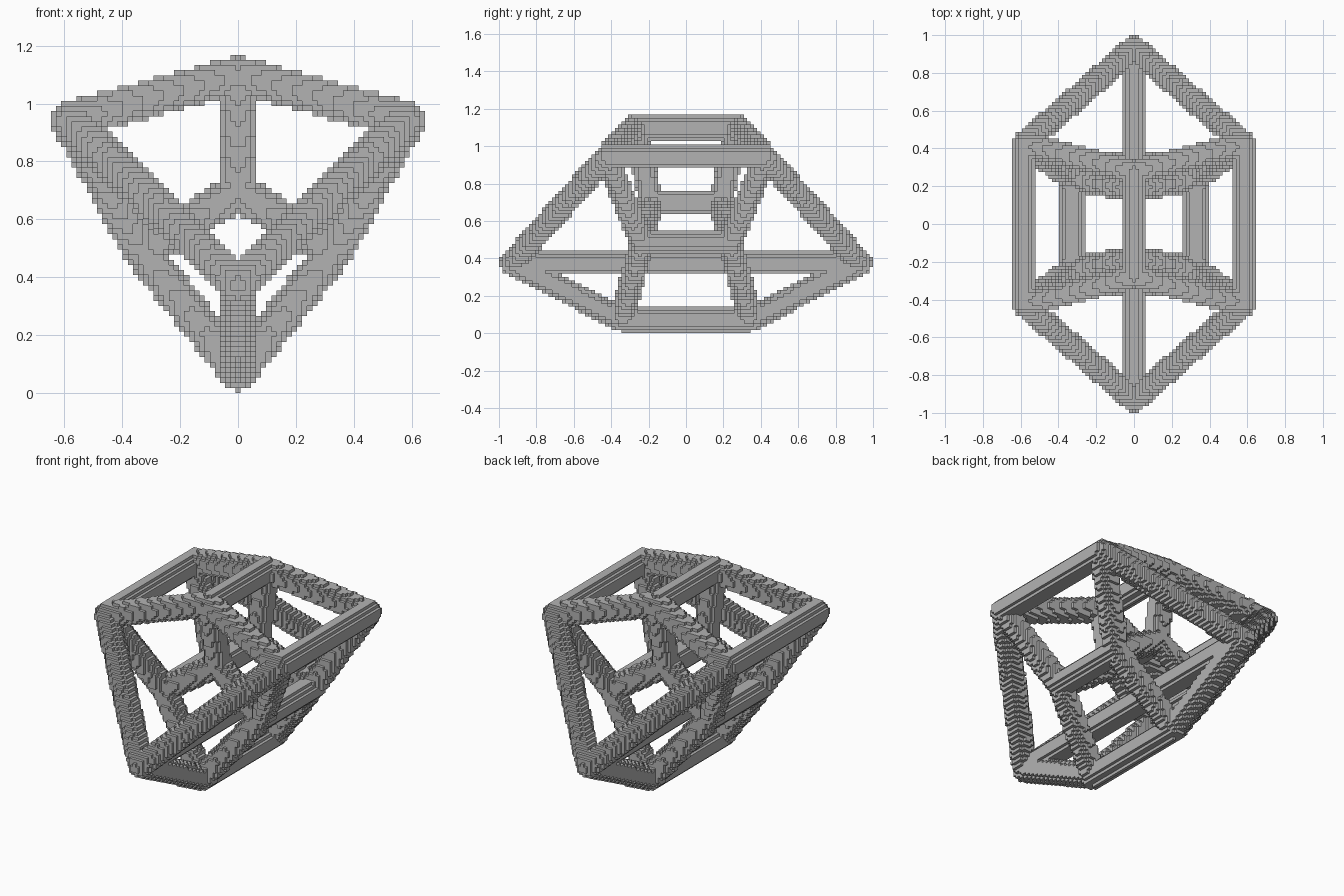
import bpy, math
from mathutils import Vector

if "Cube" in bpy.data.objects:
    bpy.data.objects.remove(bpy.data.objects["Cube"])

H = 2 / 113      # size of one block
R = 0.065        # strut radius

# joints of the right-hand, back quarter of the lattice
peak = Vector((0, 0.275, 1.10))
shoulder = Vector((0.582, 0.425, 0.942))
tip = Vector((0, 0.932, 0.376))
keel = Vector((0, 0.343, 0.073))
inner_side = Vector((0.329, 0.238, 0.486))
inner_top = Vector((0, 0.184, 0.698))

FRAME = [(tip, shoulder), (tip, keel), (shoulder, peak), (shoulder, inner_side),
         (peak, inner_top), (inner_side, inner_top), (inner_side, keel)]
JOINTS = [peak, shoulder, tip, keel, inner_side, inner_top]


def strut_blocks(a, b):
    """Grid cells whose centres lie within R of the segment a-b."""
    cells = set()
    d = b - a
    steps = math.ceil(d.length / H)
    dd = d.length_squared
    seen = set()
    for s in range(steps + 1):
        p = a + d * (s / steps)
        ci, cj, ck = round(p.x / H), round(p.y / H), round(p.z / H - 0.5)
        for i in range(ci - 5, ci + 6):
            for j in range(cj - 5, cj + 6):
                for k in range(ck - 5, ck + 6):
                    c = (i, j, k)
                    if c in seen:
                        continue
                    seen.add(c)
                    q = Vector((i * H, j * H, (k + 0.5) * H)) - a
                    t = min(1, max(0, q.dot(d) / dd))
                    if (q - d * t).length_squared <= R * R and k >= 0:
                        cells.add(c)
    return cells


def block_object(name, cells, solid, mat):
    """Skin of the cells, with faces merged into runs along y."""
    index, verts, faces = {}, [], []

    def vid(p):
        if p not in index:
            index[p] = len(verts)
            verts.append(((p[0] - 0.5) * H, (p[1] - 0.5) * H, p[2] * H))
        return index[p]

    for axis in range(3):
        b, c = (axis + 1) % 3, (axis + 2) % 3
        for sign in (-1, 1):
            def is_open(p):
                n = list(p)
                n[axis] += sign
                return p in cells and tuple(n) not in solid
            for p in cells:
                if not is_open(p):
                    continue
                i, j, k = p
                run = 1
                if axis != 1:
                    if is_open((i, j - 1, k)):
                        continue
                    while is_open((i, j + run, k)):
                        run += 1
                size = (1, run, 1)
                quad = []
                for u, v in ((0, 0), (1, 0), (1, 1), (0, 1)):
                    q = list(p)
                    q[axis] += sign > 0
                    q[b] += u * size[b]
                    q[c] += v * size[c]
                    quad.append(vid(tuple(q)))
                faces.append(quad if sign > 0 else quad[::-1])
    mesh = bpy.data.meshes.new(name)
    mesh.from_pydata(verts, [], faces)
    mesh.materials.append(mat)
    bpy.context.collection.objects.link(bpy.data.objects.new(name, mesh))


grey = bpy.data.materials.new("mid_grey")
grey.diffuse_color = (0.45, 0.45, 0.45, 1)
grey.use_nodes = True
grey.node_tree.nodes["Principled BSDF"].inputs["Base Color"].default_value = grey.diffuse_color

# back frame: quarter mirrored in x; front frame: the same mirrored in y
back = set()
for a, b in FRAME:
    back |= strut_blocks(a, b)
back |= {(-i, j, k) for i, j, k in back}
front = {(i, -j, k) for i, j, k in back}

# straight beams joining the two frames
beams = set()
for p in JOINTS:
    beams |= strut_blocks(Vector((p.x, -p.y, p.z)), p)
beams |= {(-i, j, k) for i, j, k in beams}

solid = back | front | beams
block_object("back_frame", back, solid, grey)
block_object("front_frame", front - back, solid, grey)
block_object("cross_beams", beams - back - front, solid, grey)
